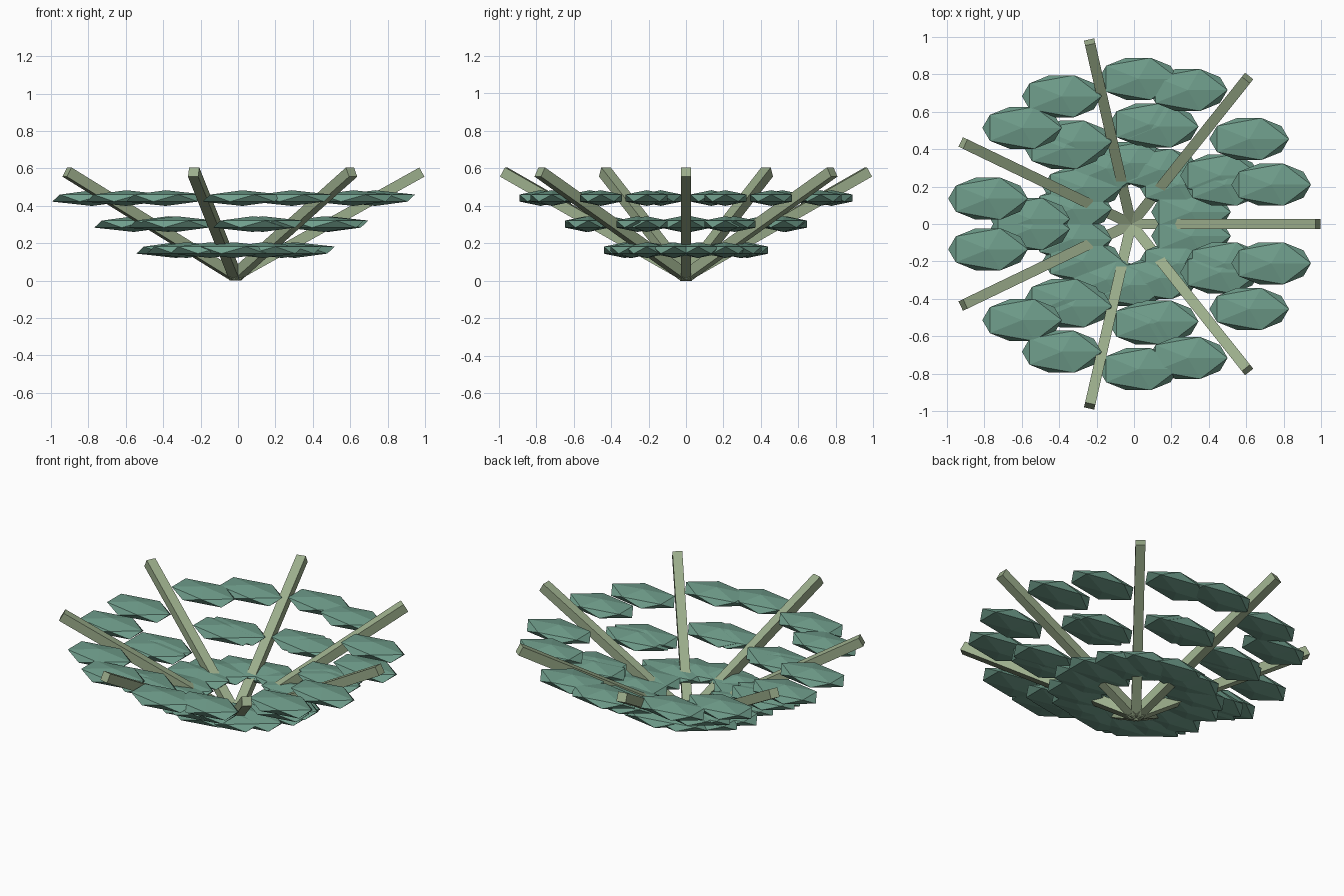
import bpy, math
from mathutils import Vector

if "Cube" in bpy.data.objects:
    bpy.data.objects.remove(bpy.data.objects["Cube"])

X0, Z0 = -0.015, 0.024      # point where the stems meet
REACH, RISE = 0.998, 0.556  # horizontal and vertical run of a stem


def material(name, rgb):
    m = bpy.data.materials.new(name)
    m.diffuse_color = (*rgb, 1)
    m.use_nodes = True
    m.node_tree.nodes["Principled BSDF"].inputs["Base Color"].default_value = m.diffuse_color
    return m


stem_mat = material("stem_green", (0.33, 0.42, 0.26))
leaf_mat = material("leaf_green", (0.16, 0.34, 0.26))


def finish(name, mat):
    o = bpy.context.object
    o.name = name
    o.data.materials.append(mat)


base = Vector((X0, 0, Z0))
tilt = math.atan2(REACH, RISE)
for i in range(7):
    a = 2 * math.pi * i / 7
    out = Vector((math.cos(a), math.sin(a), 0))
    side = Vector((-math.sin(a), math.cos(a), 0))
    run = out * REACH + Vector((0, 0, RISE))

    # square stem leaning outwards
    bpy.ops.mesh.primitive_cube_add(size=1, location=base + run / 2, rotation=(0, tilt, a))
    bpy.context.object.scale = (0.056, 0.056, run.length)
    finish(f"stem_{i}", stem_mat)

    # three pairs of flattened leaflets, all lying along x
    for k, t in enumerate((0.25, 0.5, 0.75)):
        for s in (-1, 1):
            bpy.ops.mesh.primitive_ico_sphere_add(
                subdivisions=1, radius=1, location=base + run * t + side * s * 0.21)
            bpy.context.object.scale = (0.238, 0.132, 0.042)
            finish(f"leaflet_{i}_{k}_{'right' if s < 0 else 'left'}", leaf_mat)
